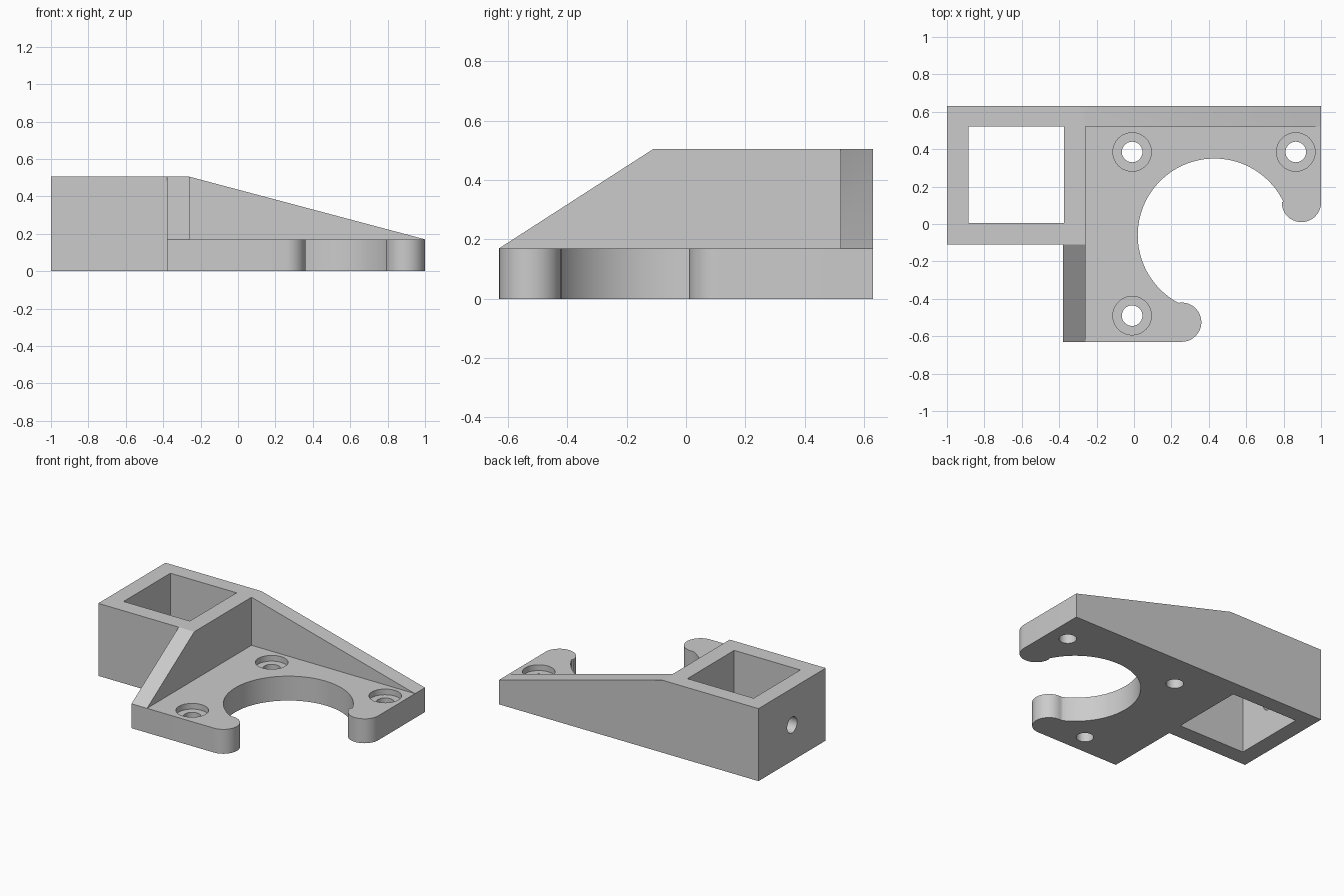
import bpy, bmesh
from math import radians, cos, sin
from mathutils import Matrix, Vector

cube = bpy.data.objects.get("Cube")
if cube:
    bpy.data.objects.remove(cube, do_unlink=True)

grey = bpy.data.materials.new("plain_grey")
grey.use_nodes = True
colour = (0.6, 0.6, 0.6, 1)
grey.diffuse_color = colour
grey.node_tree.nodes["Principled BSDF"].inputs["Base Color"].default_value = colour


def finish(name, bm):
    bmesh.ops.recalc_face_normals(bm, faces=bm.faces)
    mesh = bpy.data.meshes.new(name)
    bm.to_mesh(mesh)
    bm.free()
    mesh.materials.append(grey)
    obj = bpy.data.objects.new(name, mesh)
    bpy.context.collection.objects.link(obj)
    return obj


def prism(name, outline, push):
    """Extrude a closed 3D outline along a vector."""
    bm = bmesh.new()
    face = bm.faces.new([bm.verts.new(p) for p in outline])
    new = bmesh.ops.extrude_face_region(bm, geom=[face])["geom"]
    bmesh.ops.translate(bm, vec=Vector(push),
                        verts=[v for v in new if isinstance(v, bmesh.types.BMVert)])
    return finish(name, bm)


def box(name, x0, x1, y0, y1, z0, z1):
    return prism(name, [(x0, y0, z0), (x1, y0, z0), (x1, y1, z0), (x0, y1, z0)],
                 (0, 0, z1 - z0))


def cylinder(name, radius, depth, centre, axis="Z"):
    bm = bmesh.new()
    turn = Matrix.Rotation(radians(90), 4, "Y") if axis == "X" else Matrix()
    bmesh.ops.create_cone(bm, cap_ends=True, segments=40, radius1=radius, radius2=radius,
                          depth=depth, matrix=Matrix.Translation(centre) @ turn)
    return finish(name, bm)


def arc(cx, cy, r, start, end, steps):
    angles = [radians(start + (end - start) * i / steps) for i in range(steps + 1)]
    return [(cx + r * cos(a), cy + r * sin(a), 0) for a in angles]


def combine(target, tool, operation):
    mod = target.modifiers.new(tool.name, "BOOLEAN")
    mod.operation, mod.solver, mod.object = operation, "EXACT", tool
    bpy.context.view_layer.objects.active = target
    bpy.ops.object.modifier_apply(modifier=mod.name)
    bpy.data.objects.remove(tool, do_unlink=True)


LEFT, INNER, BACK, FRONT = -0.38, -0.26, 0.63, -0.63
PLATE, TOP = 0.17, 0.505

# Base plate with an open round bay between two rounded fingers
outline = [(LEFT, BACK, 0), (LEFT, FRONT, 0)]
outline += arc(0.255, -0.525, 0.105, -90, 99, 20)
outline += arc(0.43, -0.06, 0.41, 240.5, 26, 60)
outline += arc(0.895, 0.115, 0.105, 180, 360, 20)
outline += [(1, BACK, 0)]
bracket = prism("mounting_bracket", outline, (0, 0, PLATE))

# Square socket block and the two sloping ribs
combine(bracket, box("socket_block", -1, INNER, -0.11, BACK, 0, TOP), "UNION")
front_rib = [(LEFT, y, z) for y, z in
             ((FRONT, 0), (FRONT, PLATE), (-0.11, TOP), (0, TOP), (0, 0))]
combine(bracket, prism("front_rib", front_rib, (INNER - LEFT, 0, 0)), "UNION")
back_rib = [(x, 0.52, z) for x, z in
            ((1, 0), (1, PLATE), (INNER, TOP), (-0.32, TOP), (-0.32, 0))]
combine(bracket, prism("back_rib", back_rib, (0, BACK - 0.52, 0)), "UNION")

# Square opening through the socket, and its side screw hole
combine(bracket, box("socket_opening", -0.885, -0.375, 0.005, 0.52, -0.1, 0.7), "DIFFERENCE")
combine(bracket, cylinder("side_hole", 0.055, 0.3, (-1, 0.26, 0.25), "X"), "DIFFERENCE")

# Counterbored screw holes in the plate
for x, y in ((-0.01, 0.385), (0.865, 0.385), (-0.01, -0.49)):
    combine(bracket, cylinder("screw_hole", 0.055, 0.6, (x, y, 0.1)), "DIFFERENCE")
    combine(bracket, cylinder("counterbore", 0.103, 0.1, (x, y, PLATE + 0.01)), "DIFFERENCE")

# One colour, smooth curves, crisp edges
bracket.data.materials.clear()
bracket.data.materials.append(grey)
for poly in bracket.data.polygons:
    poly.material_index = 0
bpy.ops.object.select_all(action="DESELECT")
bracket.select_set(True)
bpy.context.view_layer.objects.active = bracket
bpy.ops.object.shade_smooth_by_angle(angle=radians(30))
